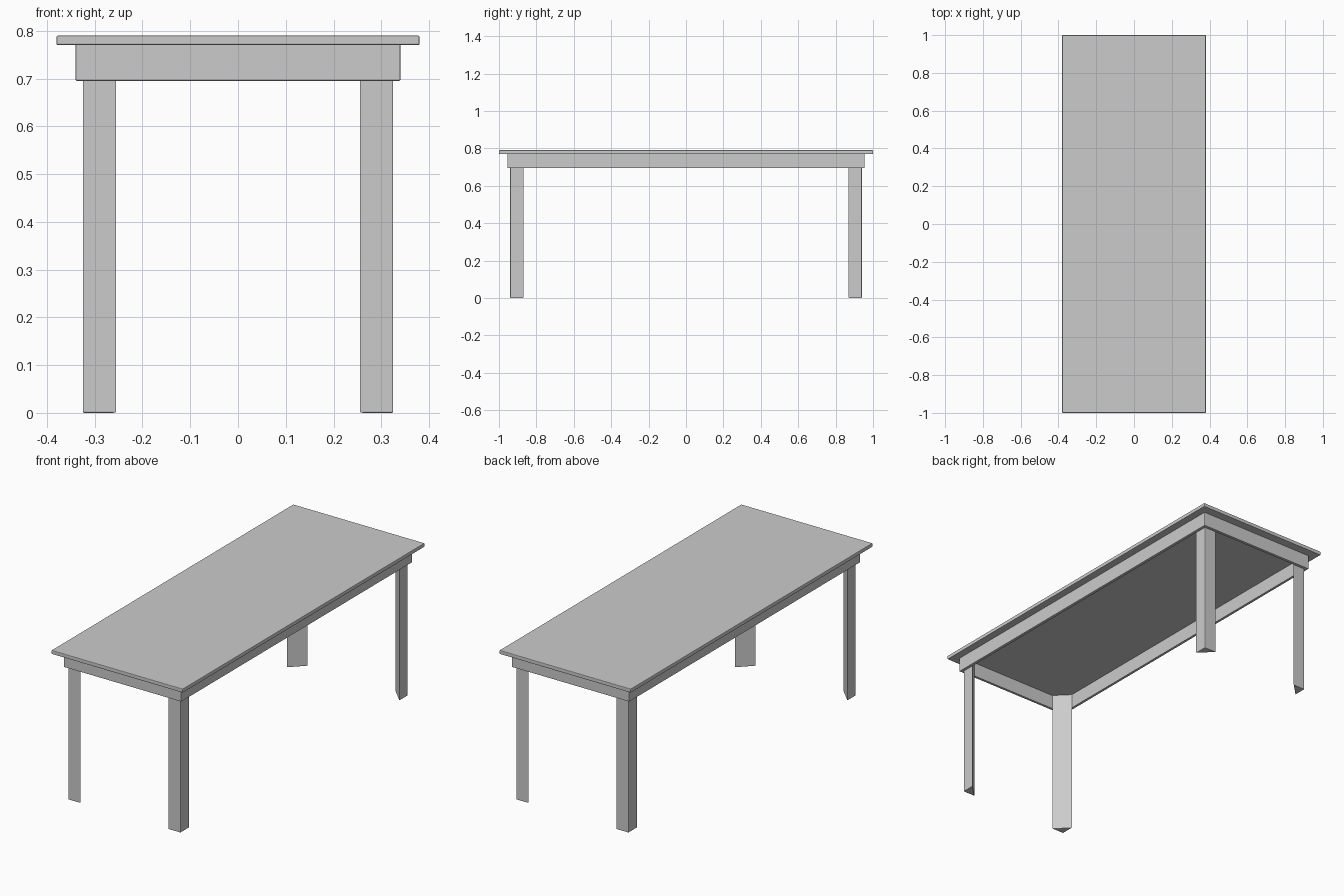
import bpy, bmesh

if "Cube" in bpy.data.objects:
    bpy.data.objects.remove(bpy.data.objects["Cube"])


def finish(name, bm, bevel_edges=None):
    """Slightly round the edges and turn the bmesh into an object."""
    bmesh.ops.recalc_face_normals(bm, faces=bm.faces[:])
    edges = bm.edges[:] if bevel_edges is None else bevel_edges
    bmesh.ops.bevel(bm, geom=edges, offset=0.003, segments=2,
                    profile=0.5, affect='EDGES', clamp_overlap=True)
    bmesh.ops.recalc_face_normals(bm, faces=bm.faces[:])
    mesh = bpy.data.meshes.new(name)
    bm.to_mesh(mesh)
    bm.free()
    ob = bpy.data.objects.new(name, mesh)
    bpy.context.collection.objects.link(ob)
    return ob


def prism(outline, z0, z1):
    bm = bmesh.new()
    face = bm.faces.new([bm.verts.new((x, y, z0)) for x, y in outline])
    ext = bmesh.ops.extrude_face_region(bm, geom=[face], use_keep_orig=True)
    for v in ext["geom"]:
        if isinstance(v, bmesh.types.BMVert):
            v.co.z = z1
    return bm


def rect(hx, hy):
    return [(-hx, -hy), (hx, -hy), (hx, hy), (-hx, hy)]


# Table top
finish("table_top", prism(rect(0.38, 1.0), 0.77, 0.79))

# Apron: a hollow rectangular frame of thin boards
bm = bmesh.new()
loops = [[bm.verts.new((x, y, z)) for x, y in rect(hx, hy)]
         for hx, hy, z in ((0.34, 0.955, 0.695), (0.34, 0.955, 0.771),
                           (0.325, 0.94, 0.771), (0.325, 0.94, 0.695))]
for a, b in zip(loops, loops[1:] + loops[:1]):
    for i in range(4):
        j = (i + 1) % 4
        bm.faces.new((a[i], a[j], b[j], b[i]))
bottom_and_corners = [e for e in bm.edges
                      if all(abs(v.co.x) > 0.33 for v in e.verts)
                      and min(v.co.z for v in e.verts) < 0.7]
finish("apron", bm, bottom_and_corners)

# Triangular legs tucked into the apron corners, diagonal face inward
for sy, end in ((-1, "front"), (1, "back")):
    for sx, side in ((-1, "left"), (1, "right")):
        bm = prism([(sx * 0.325, sy * 0.94), (sx * 0.255, sy * 0.94),
                    (sx * 0.325, sy * 0.87)], 0.0, 0.771)
        edges = [e for e in bm.edges
                 if all(v.co.z < 0.01 for v in e.verts)
                 or all(abs(v.co.x) > 0.32 and abs(v.co.y) > 0.93 for v in e.verts)]
        finish(f"{end}_{side}_leg", bm, edges)
